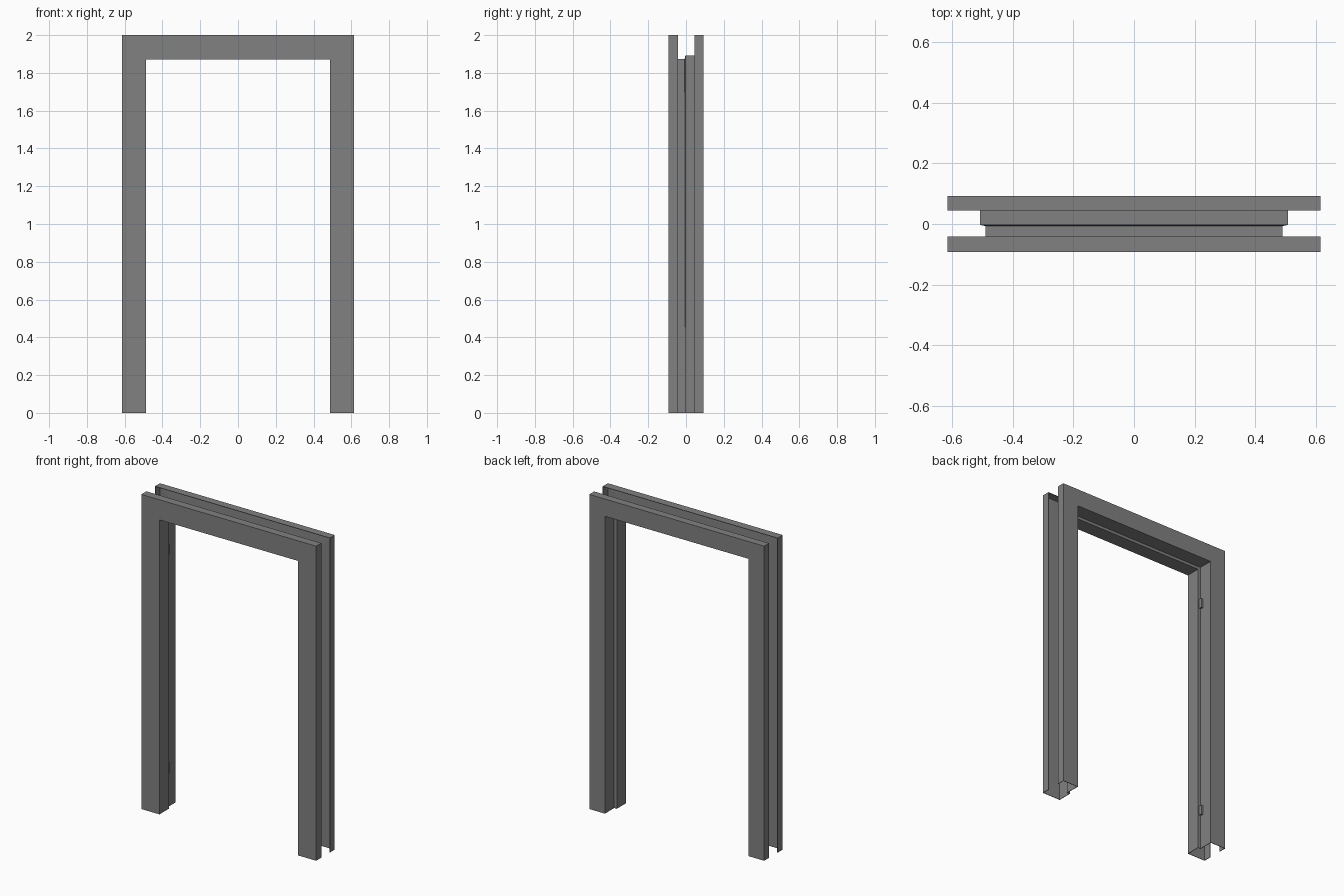
import bpy
import bmesh

old = bpy.data.objects.get("Cube")
if old:
    bpy.data.objects.remove(old, do_unlink=True)

steel = bpy.data.materials.new("grey steel")
steel.use_nodes = True
colour = (0.22, 0.22, 0.22, 1)
steel.diffuse_color = colour
steel.node_tree.nodes["Principled BSDF"].inputs["Base Color"].default_value = colour

HALF_WIDTH, HEAD = 0.487, 1.872   # clear opening
FACE = 0.128                      # visible face width
DEPTH = 0.093                     # half the wall depth
REBATE = 0.018
SHEET = 0.003


def finish(name, bm):
    mesh = bpy.data.meshes.new(name)
    bm.to_mesh(mesh)
    bm.free()
    mesh.materials.append(steel)
    obj = bpy.data.objects.new(name, mesh)
    bpy.context.scene.collection.objects.link(obj)
    return obj


# Folded sheet profile: distance out from the opening, depth
profile = [
    (FACE, -0.042), (FACE, -DEPTH), (0, -DEPTH), (0, 0),
    (REBATE, 0), (REBATE, DEPTH), (FACE, DEPTH), (FACE, 0.044),
]

# Sweep the profile up one jamb, across the head and down the other, mitred
bm = bmesh.new()
rows = []
for out, y in profile:
    x, top = HALF_WIDTH + out, HEAD + out
    path = [(-x, 0), (-x, top), (x, top), (x, 0)]
    rows.append([bm.verts.new((px, y, pz)) for px, pz in path])
for a, b in zip(rows, rows[1:]):
    for i in range(len(a) - 1):
        bm.faces.new((a[i], a[i + 1], b[i + 1], b[i]))
bmesh.ops.recalc_face_normals(bm, faces=bm.faces)
# Make the normals point out of the folded sheet
front = min(bm.faces, key=lambda f: f.calc_center_median().y)
if front.normal.y > 0:
    bmesh.ops.reverse_faces(bm, faces=bm.faces)
frame = finish("door_frame", bm)
sheet = frame.modifiers.new("sheet thickness", 'SOLIDIFY')
sheet.thickness = SHEET
sheet.offset = -1
sheet.use_even_offset = True

# Small hinge tabs in the rebate of the right jamb
for label, z in (("lower", 0.25), ("upper", 1.64)):
    bm = bmesh.new()
    bmesh.ops.create_cube(bm, size=1)
    bmesh.ops.scale(bm, vec=(0.012, 0.02, 0.06), verts=bm.verts)
    tab = finish(label + "_hinge_tab", bm)
    tab.location = (-HALF_WIDTH - REBATE + 0.006, 0.012, z)
